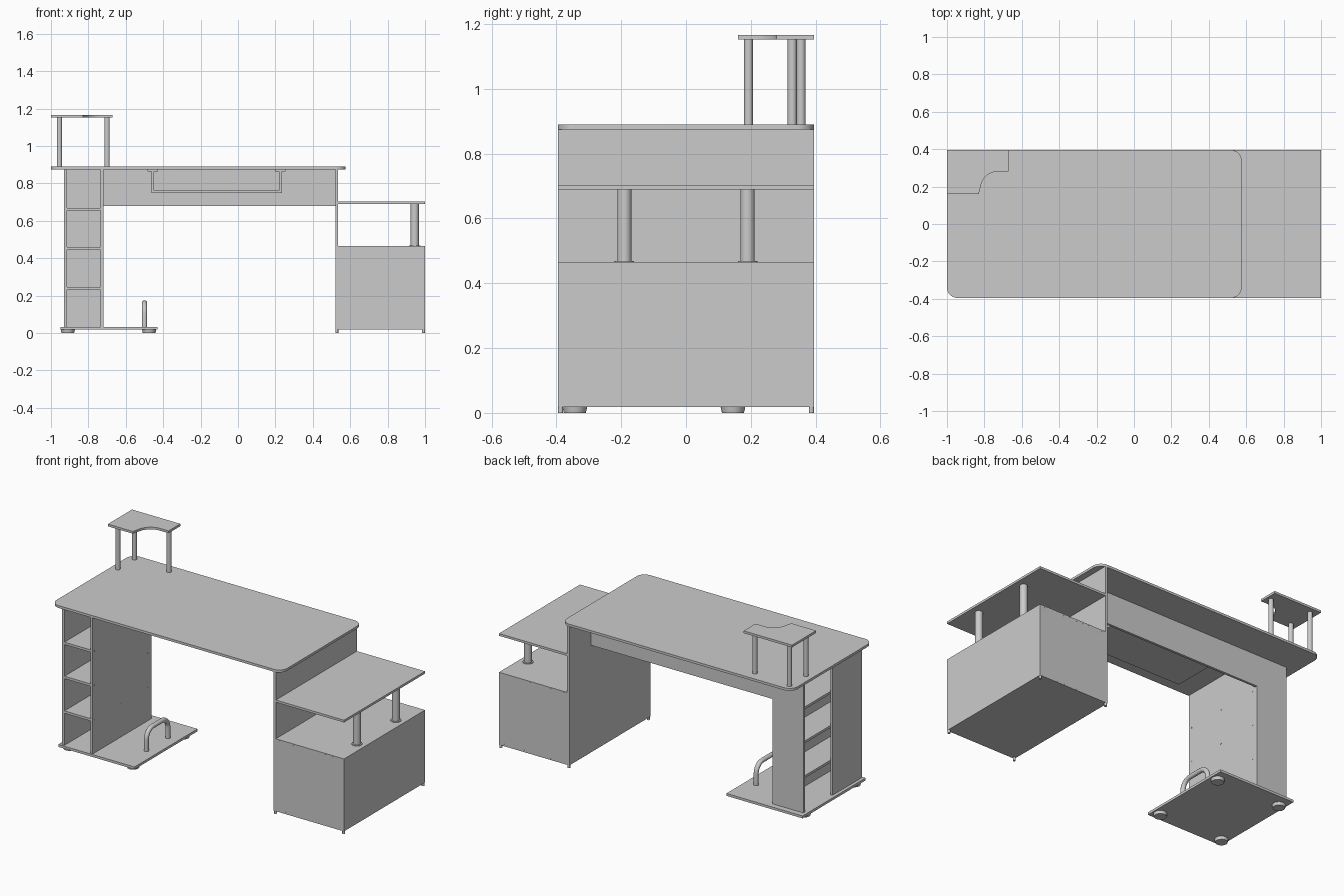
import bpy, bmesh, math
from mathutils import Vector

if "Cube" in bpy.data.objects:
    bpy.data.objects.remove(bpy.data.objects["Cube"])


def finish(name, bm, smooth=False):
    bmesh.ops.recalc_face_normals(bm, faces=bm.faces)
    me = bpy.data.meshes.new(name)
    bm.to_mesh(me)
    bm.free()
    ob = bpy.data.objects.new(name, me)
    bpy.context.collection.objects.link(ob)
    if smooth:
        bpy.ops.object.select_all(action='DESELECT')
        ob.select_set(True)
        bpy.context.view_layer.objects.active = ob
        bpy.ops.object.shade_smooth_by_angle(angle=math.radians(35))
    return ob


def panel(name, x0, x1, y0, y1, z0, z1):
    bm = bmesh.new()
    bmesh.ops.create_cube(bm, size=1)
    for v in bm.verts:
        v.co = ((x0 + x1) / 2 + v.co.x * (x1 - x0),
                (y0 + y1) / 2 + v.co.y * (y1 - y0),
                (z0 + z1) / 2 + v.co.z * (z1 - z0))
    return finish(name, bm)


def slab(name, outline, z0, z1):
    bm = bmesh.new()
    face = bm.faces.new([bm.verts.new((x, y, z0)) for x, y in outline])
    ext = bmesh.ops.extrude_face_region(bm, geom=[face])
    for v in ext['geom']:
        if isinstance(v, bmesh.types.BMVert):
            v.co.z = z1
    return finish(name, bm, True)


def post(name, x, y, z0, z1, r, r_top=None, sides=24):
    bm = bmesh.new()
    bmesh.ops.create_cone(bm, cap_ends=True, segments=sides, radius1=r,
                          radius2=r if r_top is None else r_top, depth=z1 - z0)
    bmesh.ops.translate(bm, vec=(x, y, (z0 + z1) / 2), verts=bm.verts)
    return finish(name, bm, True)


def arc(cx, cy, r, a0, a1, n=10):
    return [(cx + r * math.cos(math.radians(a0 + (a1 - a0) * i / n)),
             cy + r * math.sin(math.radians(a0 + (a1 - a0) * i / n))) for i in range(n + 1)]


def screws(name, points, axis):
    # small screw heads facing along an axis
    bm = bmesh.new()
    rot = Vector(axis).to_track_quat('Z', 'Y').to_matrix().to_4x4()
    for p in points:
        m = rot.copy()
        m.translation = p
        bmesh.ops.create_cone(bm, cap_ends=True, segments=8, radius1=0.004,
                              radius2=0.004, depth=0.003, matrix=m)
    return finish(name, bm)


D = 0.395   # half depth
T = 0.015   # board thickness

# desktop with rounded corners
R = 0.055
top = (arc(0.575 - R, D - R, R, 0, 90) + arc(-1 + R, D - R, R, 90, 180)
       + arc(-1 + R, -D + R, R, 180, 270) + arc(0.575 - R, -D + R, R, 270, 360))
slab("desktop", top, 0.875, 0.89)

# raised corner shelf with scooped front corner
scoop = arc(-0.73, 0.19, 0.09, 165, 90, 12)
slab("raised_shelf", [(-1, D), (-1, 0.16), (-0.83, 0.16)] + scoop
     + [(-0.67, 0.28), (-0.67, D)], 1.153, 1.167)
for i, (x, y) in enumerate([(-0.955, 0.193), (-0.955, 0.355), (-0.70, 0.328)]):
    post(f"raised_shelf_post_{i}", x, y, 0.89, 1.153, 0.014)

# left shelf pedestal
panel("pedestal_inner_side", -0.735, -0.72, -0.39, 0.17, 0.033, 0.875)
panel("pedestal_outer_side", -0.93, -0.915, -0.385, -0.1, 0.033, 0.875)
panel("pedestal_back", -0.93, -0.72, 0.17, 0.185, 0.033, 0.875)
for i, z in enumerate((0.238, 0.452, 0.662)):
    panel(f"pedestal_shelf_{i}", -0.915, -0.735, -0.385, 0.17, z - T / 2, z + T / 2)
screws("pedestal_screws", [(-0.72, y, z) for y in (-0.37, -0.12, 0.15)
                           for z in (0.238, 0.452, 0.662)], (1, 0, 0))

# base plate with round feet
panel("base_plate", -0.95, -0.43, -D, 0.22, 0.018, 0.033)
for x in (-0.91, -0.475):
    for y in (-0.343, 0.145):
        post("base_foot", x, y, 0, 0.018, 0.034, 0.038)

# arched guard rail on the base plate
cu = bpy.data.curves.new("guard_rail", 'CURVE')
cu.dimensions = '3D'
cu.bevel_depth = 0.014
cu.bevel_resolution = 4
cu.use_fill_caps = True
path = ([(-0.18, 0.033)] + arc(-0.12, 0.101, 0.06, 180, 90, 8)
        + arc(-0.03, 0.101, 0.06, 90, 0, 8) + [(0.03, 0.033)])
sp = cu.splines.new('POLY')
sp.points.add(len(path) - 1)
for p, (y, z) in zip(sp.points, path):
    p.co = (-0.5, y, z, 1)
sp.use_smooth = True
bpy.context.collection.objects.link(bpy.data.objects.new("guard_rail", cu))

# modesty panel between pedestal and right side
panel("modesty_panel", -0.72, 0.52, 0.17, 0.185, 0.68, 0.875)

# keyboard tray hung on two brackets
panel("keyboard_tray", -0.448, 0.22, -0.17, 0.13, 0.75, 0.763)
for side, x, d in (("left", -0.455, -1), ("right", 0.227, 1)):
    panel(f"tray_bracket_{side}", x - 0.007, x + 0.007, -0.17, 0.13, 0.75, 0.875)
    panel(f"tray_bracket_flange_{side}", x - 0.028, x + 0.028, -0.17, 0.13, 0.865, 0.875)

# tall right side panel
panel("right_side_panel", 0.52, 0.535, -D, D, 0.018, 0.875)

# right cabinet, closed on all sides
panel("cabinet_front", 0.535, 1, -D, -D + T, 0.018, 0.465)
panel("cabinet_back", 0.535, 1, D - T, D, 0.018, 0.465)
panel("cabinet_outer_side", 1 - T, 1, -D + T, D - T, 0.018, 0.465)
panel("cabinet_top", 0.535, 1 - T, -D + T, D - T, 0.45, 0.465)
panel("cabinet_bottom", 0.535, 1 - T, -D + T, D - T, 0.018, 0.033)
row = [0.56 + 0.045 * i for i in range(10)]
for name, s in (("front", -1), ("back", 1)):
    screws(f"cabinet_{name}_screws", [(x, s * (D - 0.001), z) for x in row
                                      for z in (0.027, 0.457)], (0, s, 0))
for x in (0.528, 0.992):
    for y in (-D + 0.008, D - 0.008):
        post("cabinet_foot", x, y, 0, 0.018, 0.008, sides=12)

# printer shelf on two flanged posts
panel("side_shelf", 0.535, 1, -D, D, 0.69, 0.704)
for y in (-0.19, 0.19):
    post("side_shelf_post", 0.945, y, 0.465, 0.69, 0.022)
    post("side_shelf_post_flange", 0.945, y, 0.465, 0.469, 0.03)
